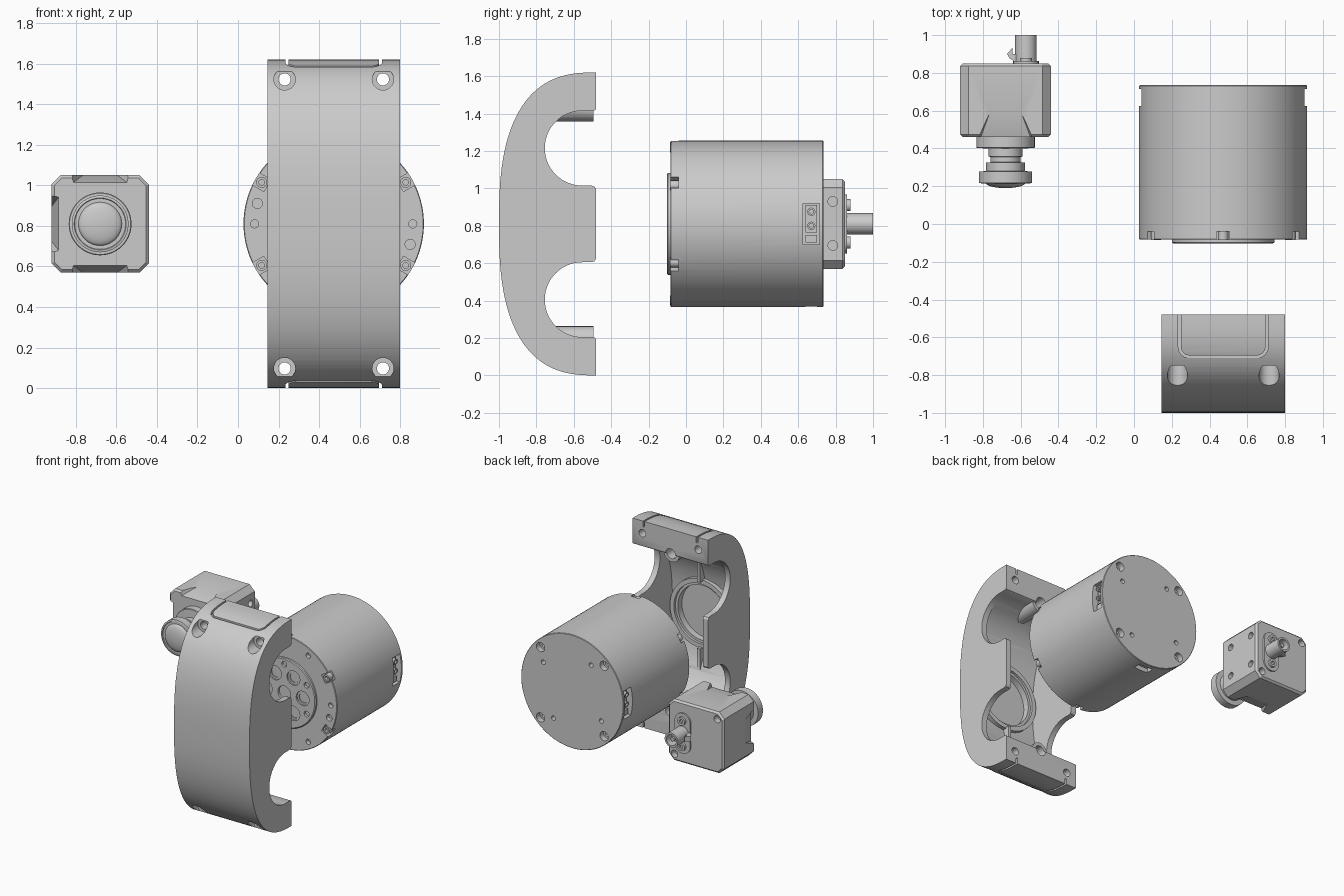
import bpy, bmesh
from math import sin, cos, pi, radians
from mathutils import Matrix, Vector

if "Cube" in bpy.data.objects:
    bpy.data.objects.remove(bpy.data.objects["Cube"])

ZC = 0.81          # common axis height
MX, CX = 0.472, -0.68   # motor / camera axis in x


def finish(name, bm):
    bmesh.ops.recalc_face_normals(bm, faces=bm.faces)
    me = bpy.data.meshes.new(name)
    bm.to_mesh(me)
    bm.free()
    ob = bpy.data.objects.new(name, me)
    bpy.context.collection.objects.link(ob)
    return ob


def lathe(name, prof, x, z, n=32):
    """Spin (radius, y) points around an axis parallel to y."""
    bm = bmesh.new()
    rings = []
    for r, y in prof:
        if r == 0:
            rings.append([bm.verts.new((x, y, z))])
        else:
            rings.append([bm.verts.new((x + r * cos(2 * pi * i / n), y, z + r * sin(2 * pi * i / n)))
                          for i in range(n)])
    for a, b in zip(rings, rings[1:]):
        for i in range(n):
            vs = []
            for v in (a[i % len(a)], a[(i + 1) % len(a)], b[(i + 1) % len(b)], b[i % len(b)]):
                if v not in vs:
                    vs.append(v)
            bm.faces.new(vs)
    return finish(name, bm)


def rod(name, r, y0, y1, x, z, n=24):
    return lathe(name, [(0, y0), (r, y0), (r, y1), (0, y1)], x, z, n)


def prism(name, pts, axis, lo, hi):
    """Extrude a 2D outline along an axis."""
    put = {'x': lambda p, t: (t, p[0], p[1]), 'y': lambda p, t: (p[0], t, p[1]),
           'z': lambda p, t: (p[0], p[1], t)}[axis]
    bm = bmesh.new()
    a = [bm.verts.new(put(p, lo)) for p in pts]
    b = [bm.verts.new(put(p, hi)) for p in pts]
    bm.faces.new(a)
    bm.faces.new(b[::-1])
    for i in range(len(pts)):
        j = (i + 1) % len(pts)
        bm.faces.new((a[i], a[j], b[j], b[i]))
    return finish(name, bm)


def box(name, x0, x1, y0, y1, z0, z1):
    return prism(name, [(x0, y0), (x1, y0), (x1, y1), (x0, y1)], 'z', z0, z1)


def spin(ob, ang, x, z=ZC):
    c = Matrix.Translation((x, 0, z))
    ob.data.transform(c @ Matrix.Rotation(-ang, 4, 'Y') @ c.inverted())
    return ob


def combine(ob, others, op='DIFFERENCE'):
    bpy.ops.object.select_all(action='DESELECT')
    for o in others:
        o.select_set(True)
    bpy.context.view_layer.objects.active = others[0]
    if len(others) > 1:
        bpy.ops.object.join()
    tool = others[0]
    m = ob.modifiers.new('cut', 'BOOLEAN')
    m.operation, m.object, m.solver, m.use_self = op, tool, 'EXACT', True
    bpy.ops.object.select_all(action='DESELECT')
    bpy.context.view_layer.objects.active = ob
    ob.select_set(True)
    bpy.ops.object.modifier_apply(modifier=m.name)
    bpy.data.objects.remove(tool)


def bow(a, b, p, n=56):
    """Superellipse half outline in (y, z), top to bottom."""
    out = []
    for i in range(n + 1):
        t = pi * i / n
        c = cos(t)
        out.append((-0.48 - a * max(sin(t), 0) ** (2 / p),
                    ZC + b * (1 if c > 0 else -1) * abs(c) ** (2 / p)))
    return out


# ---- curved cover with two round side cut-outs
low = [(-0.48, 0.19), (-0.485, 0.20), (-0.495, 0.205)]
low += [(-0.555 - 0.2 * sin(pi * i / 28), 0.405 - 0.2 * cos(pi * i / 28)) for i in range(29)]
low += [(-0.505, 0.605), (-0.49, 0.61), (-0.48, 0.625)]
cover = prism('cover', bow(0.52, ZC, 2.65) + low + [(y, 2 * ZC - z) for y, z in low[::-1]],
              'x', 0.145, 0.80)
inner = bow(0.43, 0.60, 2.6, 40)
combine(cover, [prism('c', inner + [(-0.4, ZC - 0.6), (-0.4, ZC + 0.6)], 'x', 0.19, 0.755)])
# inside bosses, seat ring and ribs
adds = [rod('a', 0.27, -0.94, -0.86, MX, ZC, 48)]
for s in (1, -1):
    adds.append(rod('a', 0.068, -0.79, -0.495, MX, ZC + s * 0.615, 28))
    z0, z1 = sorted((ZC + s * 0.26, ZC + s * 0.5))
    adds.append(box('a', MX - 0.012, MX + 0.012, -0.93, -0.83, z0, z1))
combine(cover, adds, 'UNION')
cuts = [lathe('c', [(0, -0.93), (0.215, -0.93), (0.215, -0.88), (0.235, -0.88), (0.235, -0.7), (0, -0.7)],
              MX, ZC, 48)]
for s in (1, -1):
    cuts.append(rod('c', 0.042, -0.70, -0.4, MX, ZC + s * 0.615))
    for x in (0.23, 0.715):
        cuts.append(lathe('c', [(0, -1.1), (0.053, -1.1), (0.053, -0.75), (0.03, -0.75),
                                (0.03, -0.3), (0, -0.3)], x, ZC + s * 0.713, 28))
    # rounded label groove on each end
    band = []
    for d, rev in ((0, False), (0.014, True)):
        r = 0.06 - d
        arc = [(MX - 0.178 - r * cos(pi / 2 * i / 6), -0.65 - r * sin(pi / 2 * i / 6)) for i in range(7)]
        u = [(MX - 0.178 - r, -0.4)] + arc
        u += [(2 * MX - x, y) for x, y in u[::-1]]
        band += u[::-1] if rev else u
    z0, z1 = sorted((ZC + s * 0.765, ZC + s * 0.9))
    cuts.append(prism('c', band, 'z', z0, z1))
combine(cover, cuts)

# ---- motor housing
R = 0.445
motor = lathe('motor_housing', [(0, -0.083), (R - 0.004, -0.083), (R, -0.079), (R, 0.731),
                                (R - 0.004, 0.735), (0, 0.735)], MX, ZC, 96)
cuts = []
for k in range(6):                      # edge notches and small face holes
    a = radians(30 + 60 * k)
    cuts.append(spin(box('c', MX + 0.378, MX + 0.5, -0.2, -0.04, ZC - 0.034, ZC + 0.034), a, MX))
    for da, r in ((-30, 0.02), (-45, 0.025)):
        b = a + radians(da)
        if r < 0.022 or k % 3 == 0:
            cuts.append(rod('c', r, -0.2, -0.05, MX + 0.39 * cos(b), ZC + 0.39 * sin(b), 16))
for s in (1, -1):                       # connector windows left and right
    x0, x1 = sorted((MX + s * 0.385, MX + s * 0.5))
    cuts.append(box('c', x0, x1, 0.625, 0.715, 0.70, 0.92))
cuts.append(box('c', MX - 0.06, MX + 0.06, 0.64, 0.70, 0.3, 0.40))
for k in range(4):                      # back screw holes
    a = radians(45 + 90 * k)
    cuts.append(lathe('c', [(0, 0.62), (0.02, 0.62), (0.02, 0.69), (0.036, 0.69), (0.036, 0.8), (0, 0.8)],
                      MX + 0.39 * cos(a), ZC + 0.39 * sin(a), 20))
    a += radians(-12)
    cuts.append(rod('c', 0.018, 0.68, 0.8, MX + 0.30 * cos(a), ZC + 0.30 * sin(a), 16))
combine(motor, cuts)
for k in range(6):                      # cap screws in the notches
    a = radians(30 + 60 * k)
    lathe('motor_screw', [(0, -0.06), (0.014, -0.06), (0.014, -0.085), (0.027, -0.085), (0.027, -0.03),
                          (0, -0.03)], MX + 0.41 * cos(a), ZC + 0.41 * sin(a), 20)
for s in (1, -1):                       # plugs in the windows
    x0, x1 = sorted((MX + s * 0.37, MX + s * 0.405))
    box('plug_base', x0, x1, 0.64, 0.70, 0.765, 0.91)
    x0, x1 = sorted((MX + s * 0.37, MX + s * 0.415))
    box('pin_header', x0, x1, 0.64, 0.70, 0.71, 0.752)
    for z in (0.80, 0.875):
        p = lathe('plug_pin', [(0, -0.41), (0.012, -0.41), (0.012, -0.428), (0.022, -0.428),
                               (0.022, -0.38), (0, -0.38)], 0, 0, 16)
        p.data.transform(Matrix.Translation((MX, 0.67, z)) @ Matrix.Rotation(s * pi / 2, 4, 'Z'))

# ---- motor output disc with pockets
disc = lathe('output_disc', [(0, -0.102), (0.265, -0.102), (0.272, -0.097), (0.272, -0.07), (0, -0.07)],
             MX, ZC, 64)
cut_deep = [rod('c', 0.055, -0.2, -0.078, MX, ZC)]
for k in range(6):
    a, b = radians(60 * k), radians(60 * k + 30)
    cut_deep.append(lathe('c', [(0, -0.078), (0.04, -0.078), (0.04, -0.09), (0.056, -0.09), (0.056, -0.2),
                                (0, -0.2)], MX + 0.16 * cos(a), ZC + 0.16 * sin(a), 24))
    cut_deep.append(rod('c', 0.022, -0.2, -0.078, MX + 0.225 * cos(b), ZC + 0.225 * sin(b), 16))
combine(disc, cut_deep)

# ---- camera body: chamfered box with sloped front facets
h, c = 0.24, 0.045
octo = [(CX + x, ZC + z) for x, z in ((-h, -h + c), (-h + c, -h), (h - c, -h), (h, -h + c),
                                      (h, h - c), (h - c, h), (-h + c, h), (-h, h - c))]
body = prism('camera_body', octo, 'y', 0.46, 0.85)
bm = bmesh.new()
bm.from_mesh(body.data)
ends = [e for e in bm.edges if abs(e.verts[0].co.y - e.verts[1].co.y) < 1e-5]
bmesh.ops.bevel(bm, geom=ends, offset=0.014, segments=1, affect='EDGES', profile=0.5)
bm.to_mesh(body.data)
bm.free()
cuts = []
for ang in (0, 90, 180):                # top, left and bottom facets
    bm = bmesh.new()
    for w, y, d in ((0.135, 0.45, -0.038), (0.155, 0.45, 0.03), (0.085, 0.585, 0), (0.085, 0.61, 0.03)):
        for s in (1, -1):
            bm.verts.new((CX + s * w, y, ZC + h + d))
    bmesh.ops.convex_hull(bm, input=bm.verts)
    cuts.append(spin(finish('c', bm), radians(ang), CX))
for y in (0.56, 0.785):                 # side mounting holes
    for z in (0.695, 0.93):
        p = rod('c', 0.026, 0, 0.2, 0, 0, 20)
        p.data.transform(Matrix.Translation((CX + h - 0.05, y, z)) @ Matrix.Rotation(-pi / 2, 4, 'Z'))
        cuts.append(p)
for s in (1, -1):                       # back corner holes
    cuts.append(rod('c', 0.028, 0.80, 0.95, CX + s * 0.185, ZC - s * 0.185, 20))
combine(body, cuts)

# ---- lens barrel and dome
dome = [(0.107 * cos(pi / 2 * i / 8), 0.22 - 0.03 * sin(pi / 2 * i / 8)) for i in range(8)]
lathe('lens', [(0, 0.19)] + dome[::-1] + [
    (0.125, 0.22), (0.128, 0.215), (0.14, 0.218), (0.14, 0.278), (0.103, 0.28), (0.103, 0.325),
    (0.08, 0.327), (0.08, 0.355), (0.09, 0.357), (0.09, 0.40), (0.151, 0.402), (0.155, 0.406),
    (0.155, 0.48), (0, 0.48)], CX, ZC, 64)

# ---- cable connector on the back
PX = -0.572
oval = []
for s in (1, -1):
    oval += [(PX + 0.068 * cos(pi * i / 12) * s, ZC + s * (0.09 + 0.068 * sin(pi * i / 12))) for i in range(13)]
plate = prism('connector_plate', oval, 'y', 0.84, 0.862)
lathe('connector', [(0, 0.93), (0.042, 0.93), (0.042, 1.0), (0.057, 1.0), (0.057, 0.84), (0, 0.84)],
      PX, ZC, 32)
rod('connector_core', 0.016, 0.92, 0.985, PX, ZC, 16)
prism('connector_latch', [(PX - 0.04, 0.85), (PX - 0.085, 0.875), (PX - 0.1, 0.90), (PX - 0.07, 0.935),
                          (PX - 0.07, 0.90), (PX - 0.04, 0.90)], 'z', ZC - 0.02, ZC + 0.02)
for s in (1, -1):
    lathe('connector_screw', [(0, 0.866), (0.015, 0.866), (0.015, 0.88), (0.032, 0.88), (0.032, 0.85),
                              (0, 0.85)], PX, ZC + s * 0.1, 20)

# ---- smooth shading with sharp edges kept
bpy.ops.object.select_all(action='SELECT')
bpy.context.view_layer.objects.active = cover
bpy.ops.object.shade_smooth_by_angle(angle=radians(30))
